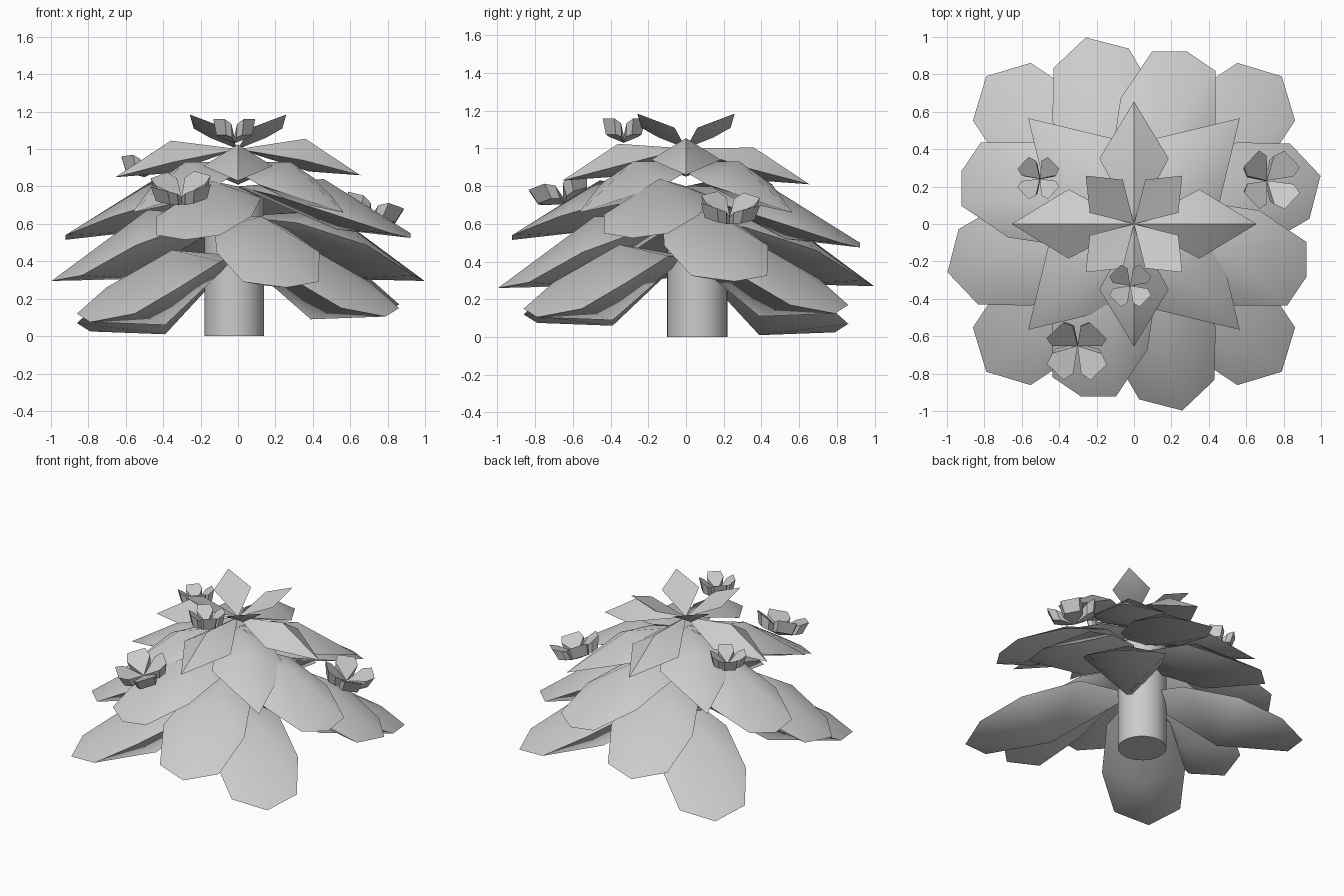
import bpy, math
from mathutils import Matrix, Vector

if "Cube" in bpy.data.objects:
    bpy.data.objects.remove(bpy.data.objects["Cube"])


def make_mesh(name, verts, faces, matrix=None, smooth=30):
    me = bpy.data.meshes.new(name)
    me.from_pydata(verts, [], faces)
    me.update()
    ob = bpy.data.objects.new(name, me)
    bpy.context.collection.objects.link(ob)
    if matrix:
        me.transform(matrix)
    bpy.ops.object.select_all(action='DESELECT')
    ob.select_set(True)
    bpy.context.view_layer.objects.active = ob
    bpy.ops.object.mode_set(mode='EDIT')
    bpy.ops.mesh.select_all(action='SELECT')
    bpy.ops.mesh.normals_make_consistent(inside=False)
    bpy.ops.object.mode_set(mode='OBJECT')
    bpy.ops.object.shade_smooth_by_angle(angle=math.radians(smooth))
    return ob


def leaf(name, base_z, sides, tip, top, keel, angle, dz=0.0):
    """Thick leaf pointing along +x: a rim with a raised top and a keel below.
    sides: (along, half width, z); tip, top, keel: (along, z)"""
    rim = [(0, 0, base_z)]
    rim += [(a, w, z + dz) for a, w, z in sides]
    rim += [(tip[0], 0, tip[1] + dz)]
    rim += [(a, -w, z + dz) for a, w, z in reversed(sides)]
    n = len(rim)
    verts = rim + [(top[0], 0, top[1] + dz), (keel[0], 0, keel[1] + dz)]
    faces = []
    for i in range(n):
        j = (i + 1) % n
        faces += [(i, j, n), (j, i, n + 1)]
    return make_mesh(name, verts, faces,
                     Matrix.Rotation(math.radians(angle), 4, 'Z'), 55)


def flower(name, centre, r, h, tilt):
    """Four thick cupped petals meeting in the middle."""
    outline = [(0, 0, 0.3), (0.66, 0.48, 0.8), (1.0, 0.38, 1.0),
               (1.0, -0.38, 1.0), (0.66, -0.48, 0.8)]
    verts, faces = [], []
    for k in range(4):
        rot = Matrix.Rotation(math.radians(45 + 90 * k), 3, 'Z')
        o = len(verts)
        for x, y, z in outline:
            verts.append(rot @ Vector((x * r, y * r, z * h)))
        for x, y, z in outline:
            verts.append(rot @ Vector((x * r * 0.85, y * r * 0.85, (z - 0.3) * 0.5 * h)))
        faces.append([o + i for i in range(5)])
        faces.append([o + 9 - i for i in range(5)])
        for i in range(5):
            j = (i + 1) % 5
            faces.append([o + i, o + 5 + i, o + 5 + j, o + j])
    up = Vector((tilt[0], tilt[1], 1)).normalized()
    turn = Vector((0, 0, 1)).rotation_difference(up).to_matrix().to_4x4()
    return make_mesh(name, verts, faces, Matrix.Translation(centre) @ turn, 10)


# Trunk
bpy.ops.mesh.primitive_cylinder_add(vertices=32, radius=0.16, depth=0.75,
                                    location=(-0.02, 0.06, 0.375))
bpy.context.object.name = "trunk"
bpy.ops.object.shade_smooth_by_angle(angle=math.radians(40))

# Lowest leaves, on the diagonals, each drooping a little differently
for k, dz in enumerate([0.05, -0.05, 0.0, 0.03]):
    leaf(f"lowest_leaf_{k}", 0.43,
         [(0.34, 0.21, 0.40), (0.72, 0.275, 0.26), (1.0, 0.218, 0.12)],
         (1.117, 0.075), (0.50, 0.46), (0.55, 0.06), 45 + 90 * k, dz)

for k in range(4):
    # Lower and middle leaves, turned off the axes
    leaf(f"lower_leaf_{k}", 0.64,
         [(0.28, 0.20, 0.58), (0.64, 0.285, 0.46), (0.915, 0.208, 0.30)],
         (1.03, 0.27), (0.50, 0.65), (0.58, 0.28), 14.5 + 90 * k,
         (0.025, 0, 0.025, -0.01)[k])
    leaf(f"middle_leaf_{k}", 0.80,
         [(0.28, 0.215, 0.74), (0.62, 0.265, 0.64), (0.91, 0.178, 0.54)],
         (0.965, 0.515), (0.48, 0.83), (0.55, 0.56), -17 + 90 * k,
         (0.01, -0.04, 0, 0)[k])
    # Pointed upper leaves
    leaf(f"upper_diagonal_leaf_{k}", 0.93, [(0.2, 0.19, 0.87), (0.40, 0.245, 0.81)],
         (0.80, 0.66), (0.40, 0.93), (0.40, 0.72), 45 + 90 * k)
    leaf(f"upper_leaf_{k}", 1.0, [(0.35, 0.185, 0.93)],
         (0.655, 0.85), (0.36, 1.045), (0.38, 0.87), 90 * k,
         (0.01, -0.04, 0, -0.02)[k])
    # Small raised leaves at the crown
    leaf(f"crown_leaf_{k}", 1.0, [(0.21, 0.125, 1.11)],
         (0.365, 1.185), (0.21, 1.105), (0.21, 1.06), 45 + 90 * k)

# Flowers
flower("flower_left", (-0.50, 0.24, 0.85), 0.115, 0.12, (-0.1, 0.05))
flower("flower_right", (0.70, 0.23, 0.60), 0.16, 0.13, (0.3, 0.05))
flower("flower_front", (-0.30, -0.64, 0.705), 0.165, 0.13, (-0.05, -0.33))
flower("flower_top", (-0.02, -0.33, 1.03), 0.115, 0.13, (0, 0))
